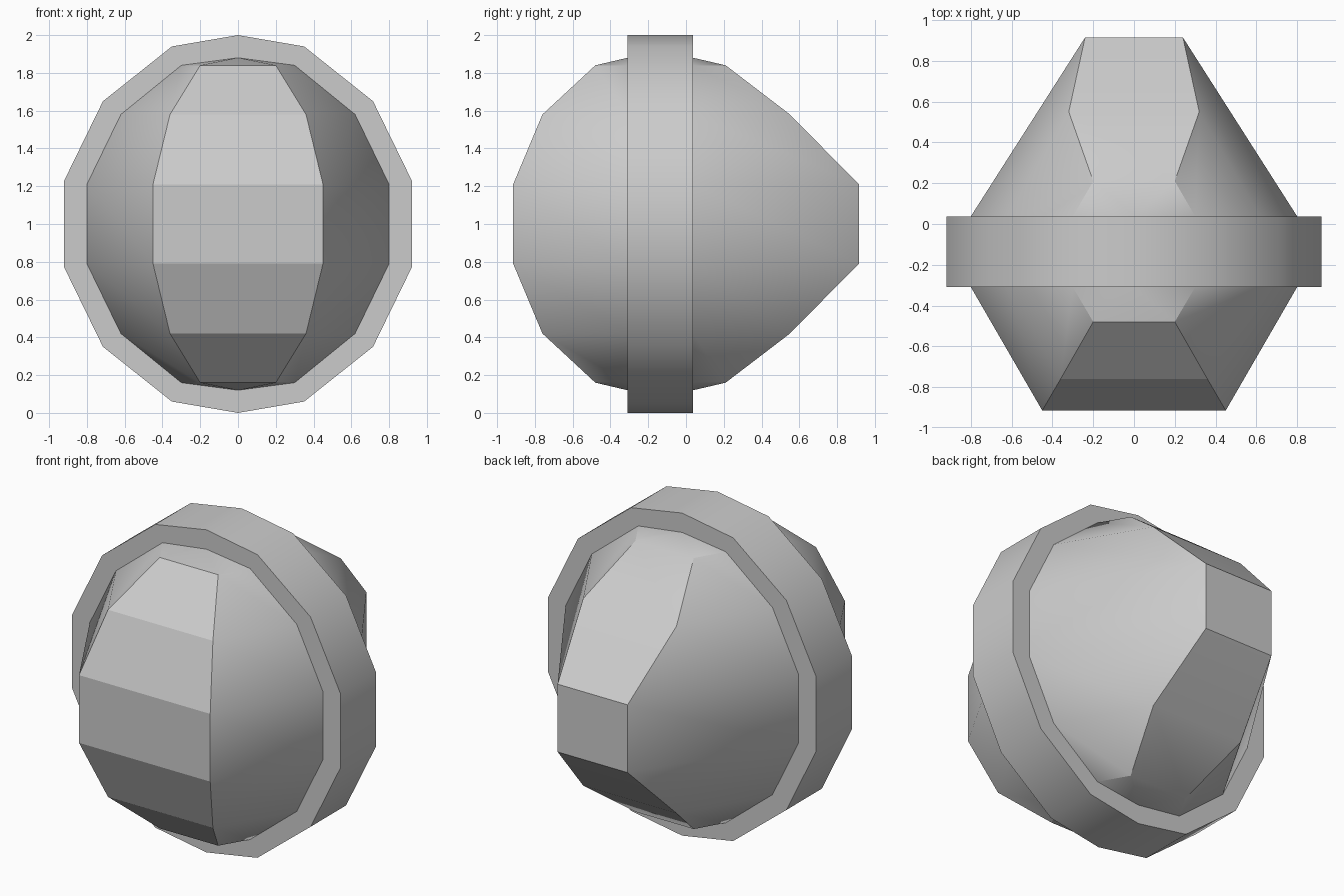
import bpy
import bmesh
import math

cube = bpy.data.objects.get("Cube")
if cube:
    bpy.data.objects.remove(cube, do_unlink=True)

grey = bpy.data.materials.new("light_grey")
grey.use_nodes = True
colour = (0.6, 0.6, 0.6, 1)
grey.diffuse_color = colour
grey.node_tree.nodes["Principled BSDF"].inputs["Base Color"].default_value = colour

RIM_FRONT, RIM_BACK, MIDDLE = -0.31, 0.038, 1.0


def finish(name, bm, flat_rule=None):
    """Turn a bmesh into a softly shaded object, keeping chosen faces flat."""
    bmesh.ops.recalc_face_normals(bm, faces=bm.faces[:])
    mesh = bpy.data.meshes.new(name)
    bm.to_mesh(mesh)
    bm.free()
    mesh.materials.append(grey)
    obj = bpy.data.objects.new(name, mesh)
    bpy.context.collection.objects.link(obj)
    bpy.ops.object.select_all(action='DESELECT')
    obj.select_set(True)
    bpy.context.view_layer.objects.active = obj
    bpy.ops.object.shade_smooth_by_angle(angle=math.radians(32))
    if flat_rule:
        for face in mesh.polygons:
            if flat_rule(face):
                face.use_smooth = False
    return obj


# Faceted shell: stacked eight-sided sections closed by a short ridge
# height from middle, rim x, front x, front y, back x, back y
half_rows = [
    (0.84, 0.30, 0.20, -0.48, 0.20, 0.21),
    (0.58, 0.62, 0.36, -0.76, 0.32, 0.55),
    (0.21, 0.80, 0.45, -0.915, 0.24, 0.915),
]
rows = half_rows + [(-r[0], *r[1:]) for r in reversed(half_rows)]

bm = bmesh.new()
sections = []
for h, rim, fx, fy, bx, by in rows:
    right_half = [(fx, fy), (rim, RIM_FRONT), (rim, RIM_BACK), (bx, by)]
    outline = right_half + [(-x, y) for x, y in reversed(right_half)]
    sections.append([bm.verts.new((x, y, MIDDLE + h)) for x, y in outline])

for upper, lower in zip(sections, sections[1:]):
    for i in range(8):
        j = (i + 1) % 8
        bm.faces.new((upper[i], upper[j], lower[j], lower[i]))

for loop, h in ((sections[0], 0.88), (sections[-1], -0.88)):
    front = bm.verts.new((0, RIM_FRONT, MIDDLE + h))
    back = bm.verts.new((0, RIM_BACK, MIDDLE + h))
    for i, j in ((6, 7), (7, 0), (0, 1)):
        bm.faces.new((front, loop[i], loop[j]))
    for i, j in ((2, 3), (3, 4), (4, 5)):
        bm.faces.new((back, loop[i], loop[j]))
    bm.faces.new((front, loop[1], loop[2], back))
    bm.faces.new((front, loop[6], loop[5], back))

# The front facets are flat bands
finish("faceted_shell", bm,
       lambda f: abs(f.normal.x) < 0.01 and f.center.y < -0.5)

# Broad fourteen-sided band around the shell
half_profile = [(0, 1.0), (0.35, 0.94), (0.715, 0.65), (0.92, 0.23)]
right_side = half_profile + [(x, -z) for x, z in reversed(half_profile)]
profile = right_side + [(-x, z) for x, z in reversed(right_side[1:-1])]
bm = bmesh.new()
cap = bm.faces.new([bm.verts.new((x, RIM_FRONT, MIDDLE + z)) for x, z in profile])
extruded = bmesh.ops.extrude_face_region(bm, geom=[cap], use_keep_orig=True)
moved = [v for v in extruded["geom"] if isinstance(v, bmesh.types.BMVert)]
bmesh.ops.translate(bm, verts=moved, vec=(0, RIM_BACK - RIM_FRONT, 0))
finish("middle_band", bm)
